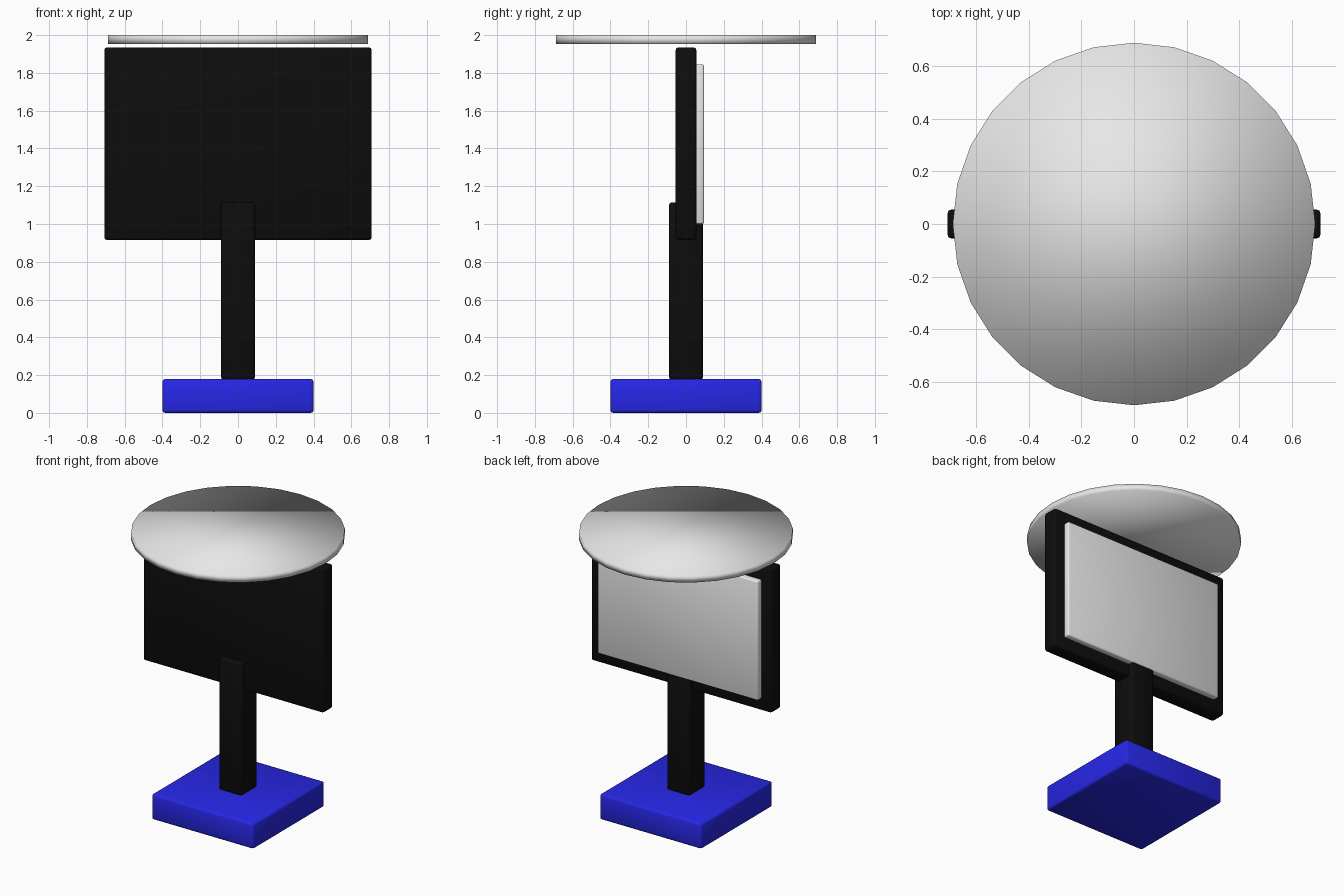
import bpy

if "Cube" in bpy.data.objects:
    bpy.data.objects.remove(bpy.data.objects["Cube"])


def material(name, rgb):
    m = bpy.data.materials.new(name)
    m.diffuse_color = (*rgb, 1)
    m.use_nodes = True
    m.node_tree.nodes["Principled BSDF"].inputs["Base Color"].default_value = m.diffuse_color
    return m


blue = material("blue", (0.02, 0.02, 0.8))
black = material("black", (0.004, 0.004, 0.004))
white = material("off_white", (0.8, 0.8, 0.8))


def finish(name, mat):
    ob = bpy.context.object
    ob.name = name
    ob.data.materials.append(mat)
    bpy.ops.object.shade_smooth()
    return ob


def box(name, mat, lo, hi, bevel):
    """Softly bevelled box between two corners."""
    mid = [(a + b) / 2 for a, b in zip(lo, hi)]
    bpy.ops.mesh.primitive_cube_add(size=1, location=mid)
    ob = bpy.context.object
    ob.scale = [b - a for a, b in zip(lo, hi)]
    bpy.ops.object.transform_apply(location=False, rotation=False, scale=True)
    finish(name, mat)
    mod = ob.modifiers.new("soft_edges", "BEVEL")
    mod.width = bevel
    mod.segments = 2
    return ob


# Foot and upright
box("base", blue, (-0.4, -0.4, 0), (0.4, 0.4, 0.18), 0.015)
box("post", black, (-0.09, -0.09, 0.175), (0.09, 0.09, 1.115), 0.015)

# Board with a pale panel on its back
box("board", black, (-0.708, -0.055, 0.915), (0.708, 0.055, 1.935), 0.015)
box("panel", white, (-0.63, 0.04, 1.0), (0.63, 0.096, 1.845), 0.01)

# Thin round canopy floating just above the board
bpy.ops.mesh.primitive_cylinder_add(vertices=28, radius=0.688, depth=0.046,
                                    location=(0, 0, 1.977))
finish("canopy", white)
